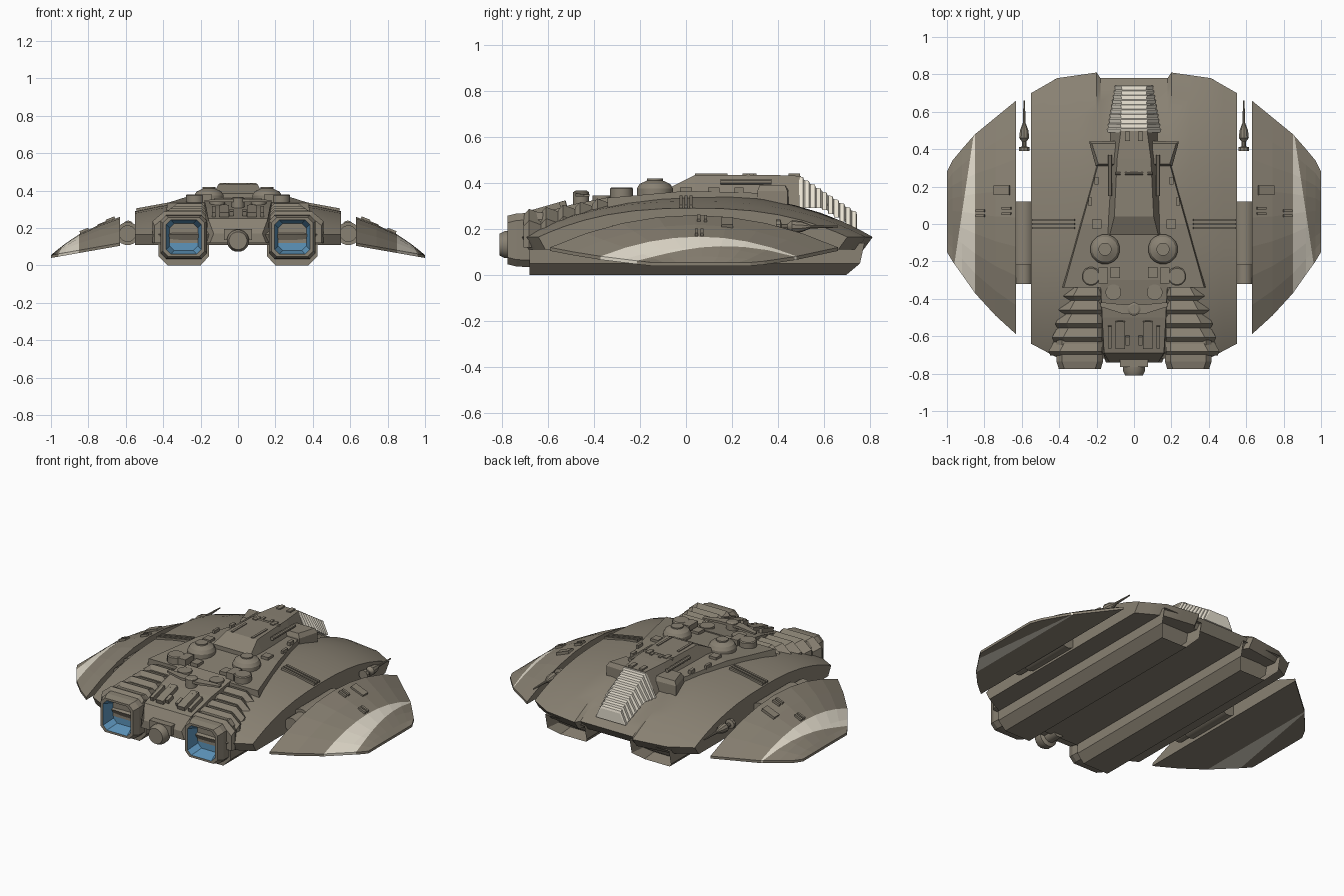
import bpy, bmesh, math
from mathutils import Matrix, Vector

if "Cube" in bpy.data.objects:
    bpy.data.objects.remove(bpy.data.objects["Cube"])


def material(name, rgb):
    m = bpy.data.materials.new(name)
    m.diffuse_color = (*rgb, 1)
    m.use_nodes = True
    m.node_tree.nodes["Principled BSDF"].inputs["Base Color"].default_value = m.diffuse_color
    return m


TAN = material("tan_hull", (0.25, 0.22, 0.17))
CREAM = material("cream_paint", (0.78, 0.73, 0.62))
BLUE = material("blue_glow", (0.11, 0.30, 0.50))


def interp(table, x):
    for (x0, y0), (x1, y1) in zip(table, table[1:]):
        if x <= x1:
            return y0 + (y1 - y0) * (x - x0) / (x1 - x0)
    return table[-1][1]


def loft(name, rings, mirror=False, mats=(TAN,), seg_mat=None, edit=None, smooth=False):
    """Skin a list of equal-length point rings, cap the ends, optionally mirror in x."""
    bm = bmesh.new()
    vs = [[bm.verts.new(p) for p in r] for r in rings]
    n = len(vs[0])
    for s, (a, b) in enumerate(zip(vs, vs[1:])):
        for i in range(n):
            j = (i + 1) % n
            f = bm.faces.new((a[i], a[j], b[j], b[i]))
            f.material_index = seg_mat(s) if seg_mat else 0
    bm.faces.new(vs[0])
    end = bm.faces.new(vs[-1])
    end.material_index = seg_mat(len(rings) - 1) if seg_mat else 0
    bmesh.ops.recalc_face_normals(bm, faces=bm.faces)
    if edit:
        edit(bm)
    me = bpy.data.meshes.new(name)
    bm.to_mesh(me)
    bm.free()
    for m in mats:
        me.materials.append(m)
    ob = bpy.data.objects.new(name, me)
    bpy.context.collection.objects.link(ob)
    if mirror:
        ob.modifiers.new("mirror", 'MIRROR').use_mirror_merge = False
    if smooth:
        bpy.context.view_layer.objects.active = ob
        ob.select_set(True)
        bpy.ops.object.shade_smooth_by_angle(angle=math.radians(30))
        ob.select_set(False)
    return ob


def box(name, c, s, mirror=True, tilt=0, pitch=0):
    rot = Matrix.Rotation(tilt, 3, 'Y') @ Matrix.Rotation(pitch, 3, 'X')
    rings = [[Vector(c) + rot @ Vector((a * s[0] / 2, b * s[1] / 2, h * s[2] / 2))
              for a, b in ((-1, -1), (1, -1), (1, 1), (-1, 1))] for h in (-1, 1)]
    return loft(name, rings, mirror)


def lathe(name, c, profile, axis='Z', n=16, mirror=True):
    """profile: (radius, distance along axis) pairs."""
    def pt(r, h, a):
        u, v = r * math.cos(a), r * math.sin(a)
        return Vector(c) + Vector({'Z': (u, v, h), 'Y': (u, h, v), 'X': (h, u, v)}[axis])
    rings = [[pt(r, h, math.tau * (i + .5) / n) for i in range(n)] for r, h in profile]
    return loft(name, rings, mirror, smooth=True)


def trap(y, wt, wb, z0, z1):
    return [(-wb, y, z0), (wb, y, z0), (wt, y, z1), (-wt, y, z1)]


# main hull: domed shell lofted across x
FRONT = [(0, .78), (.18, .78), (.2, .81), (.41, .78), (.55, .70)]
REAR = [(0, -.72), (.4, -.72), (.55, -.64)]
CREST = [(0, .35), (.2, .345), (.4, .322), (.55, .29)]


def hull_z(x, y):
    f, r = interp(FRONT, abs(x)), interp(REAR, abs(x))
    u = abs(y - (f + r) / 2) / ((f - r) / 2)
    return .165 + (interp(CREST, abs(x)) - .165) * (1 - min(u, 1) ** 2.5)


def hull_ring(x, n=16):
    f, r = interp(FRONT, abs(x)), interp(REAR, abs(x))
    ys = [(f + r) / 2 - (f - r) / 2 * math.cos(math.pi * i / n) for i in range(n + 1)]
    return [(x, y, hull_z(x, y)) for y in ys] + [(x, f - .04, .11), (x, r + .03, .11)]


half = [.09, .18, .2, .3, .41, .48, .55]
loft("main_hull", [hull_ring(x) for x in [-h for h in reversed(half)] + [0] + half], smooth=True)

# side wings: faceted lofts with a painted diagonal stripe
W_FRONT = [(.63, .66), (.74, .57), (.85, .48), (.92, .40), (.97, .34), (1, .28)]
W_REAR = [(.63, -.59), (.74, -.49), (.85, -.37), (.92, -.27), (.97, -.2), (1, -.15)]
W_RISE = [(.63, .14), (.74, .118), (.85, .085), (.92, .05), (.97, .02), (1, 0)]


def wing_bottom(x):
    return .105 - .065 * (x - .63) / .37


def wing_z(x, y):
    f, r = interp(W_FRONT, x), interp(W_REAR, x)
    u = (y - (f + r) / 2) / ((f - r) / 2)
    return wing_bottom(x) + .015 + interp(W_RISE, x) * (1 - u * u)


def wing_ring(x, n=8):
    f, r = interp(W_FRONT, x), interp(W_REAR, x)
    ys = [r + (f - r) * i / n for i in range(n + 1)]
    return [(x, y, wing_z(x, y)) for y in ys] + [(x, f, wing_bottom(x)), (x, r, wing_bottom(x))]


def paint_stripe(bm):
    bmesh.ops.bisect_plane(bm, geom=bm.verts[:] + bm.edges[:] + bm.faces[:],
                           plane_co=(.855, .49, 0), plane_no=(1, .15, 0))
    for f in bm.faces:
        c = f.calc_center_median()
        if .8501 < c.x < .855 + (.49 - c.y) * .15:
            f.material_index = 1


loft("wing", [wing_ring(x) for x, _ in W_FRONT], True, (TAN, CREAM), edit=paint_stripe)
for x, y, sx, sy in ((.705, .18, .09, .05), (.68, .085, .05, .014), (.68, .055, .05, .014),
                     (.82, .07, .05, .014), (.82, .045, .05, .014)):
    box("wing_panel", (x, y, wing_z(x, y)), (sx, sy, .025), tilt=.38)

# wing joints and guns
lathe("wing_joint", (.59, 0, .17), [(.045, -.32), (.045, -.22), (.062, -.22), (.062, .12)], 'Y')
lathe("gun", (.587, 0, .21), [(.03, .39), (.03, .41), (.012, .415), (.012, .44), (.028, .46),
                              (.024, .5), (.008, .54), (.004, .66)], 'Y', 10)
for y in (.022, 0, -.022):
    box("hull_slot_bar", (.43, y, hull_z(.43, y)), (.23, .012, .02), tilt=.18)


# underside keels with recessed intakes
def keel_ring(y, low):
    return [(.155, y, .14), (.155, y + low * .02, .05), (.2, y + low * .08, 0),
            (.375, y + low * .08, 0), (.425, y + low * .02, .05), (.425, y, .14)]


def intake(bm):
    face = max(bm.faces, key=lambda f: f.calc_center_median().y)
    bmesh.ops.inset_individual(bm, faces=[face], thickness=.022)
    for v in face.verts:
        v.co.y -= .09


loft("keel", [keel_ring(-.68, 0), keel_ring(.775, -1)], True, edit=intake)

# raised wedge deck and rear deck
loft("wedge_deck", [trap(.36, .18, .2, .27, .355), trap(0, .28, .3, .27, .365),
                    trap(-.34, .375, .4, .22, .335)])
loft("rear_deck", [trap(-.3, .18, .19, .2, .345), trap(-.5, .17, .18, .15, .305),
                   trap(-.69, .16, .17, .12, .25), trap(-.74, .13, .15, .12, .17)])

# cabin and ribbed cream windscreen
loft("cabin", [trap(-.06, .13, .15, .33, .385), trap(.04, .105, .15, .33, .435),
               trap(.35, .09, .135, .31, .435), trap(.5, .07, .13, .28, .43)])
ribs = []
for i in range(10):
    y, z, t = .49 + .0255 * i, .428 - .0165 * i, i / 10
    for dy, dz, g in ((0, 0, 0), (.018, -.003, .004), (.022, -.016, 0)):
        ribs.append(trap(y + dy, .07 - .006 * t + g, .14 - .045 * t + g, min(.29, z - .08), z + dz))
loft("windscreen", ribs, mats=(CREAM,))
loft("shoulder_pod", [[(.10, .31, z0), (.205, .31, z0), (.24, .44, z0), (.10, .445, z0)] if k == 0 else
                      [(.10, .32, z0), (.19, .32, z0), (.225, .43, z0), (.10, .43, z0)]
                      for k, z0 in ((0, .27), (0, .365), (1, .39))], True)

# cabin fittings
lathe("side_barrel", (.128, 0, .405), [(.012, .15), (.012, .37)], 'Y', 8)
lathe("cross_bar", (0, .27, .432), [(.009, -.1), (.009, .1)], 'X', 8, False)
for x, y, sx, sy in ((.07, .11, .014, .14), (.035, .47, .025, .05), (.06, .27, .025, .05),
                     (.03, .29, .016, .03)):
    box("cabin_fitting", (x, y, .432), (sx, sy, .016))
for x, y, sx, sy in ((.2, 0, .05, .05), (.2, .23, .02, .04), (.235, .12, .015, .05)):
    box("deck_fitting", (x, y, .365), (sx, sy, .03))

# turrets, hatches and blocks
lathe("turret", (.155, -.135, 0), [(.08, .33), (.08, .375), (.068, .395), (.035, .41), (.035, .418)], n=16)
lathe("round_hatch", (.23, -.28, 0), [(.05, .3), (.05, .375), (.044, .38)])
lathe("small_hatch", (.11, -.365, 0), [(.042, .28), (.042, .345)])
box("deck_block", (.165, -.275, .355), (.05, .085, .05))
box("deck_step", (.1, -.26, .345), (.05, .06, .03))

# swept cross arm with hub on the rear deck
loft("rear_arm", [[(x, y + w, .34), (x, y - w, .34), (x, y - w, z), (x, y + w, z)]
                  for x, y, w, z in ((-.18, -.43, .012, .35), (-.06, -.455, .025, .355),
                                     (.06, -.455, .025, .355), (.18, -.43, .012, .35))])
lathe("rear_arm_hub", (0, -.455, 0), [(.035, .28), (.035, .36), (.025, .366)], mirror=False)
for x, y, sx, sy in ((.073, -.59, .05, .15), (.073, -.53, .03, .03), (.035, -.62, .02, .05),
                     (.13, -.6, .02, .12)):
    box("rear_vent", (x, y, .305 + (y + .5) * .29), (sx, sy, .05), pitch=.28)


# stepped engine slats
def slat_ring(y, o, z):
    return [(.17, y, .12), (.17, y, z - .025), (.195, y, z), (o - .06, y, z),
            (o, y, z - .05), (o, y, .12)]


for i, top in enumerate((.332, .318, .305, .295, .287)):
    y, o = -.33 - .074 * i, .385 + .018 * i
    loft("engine_slat", [slat_ring(y, o - .03, top - .02), slat_ring(y - .055, o, top),
                         slat_ring(y - .078, o - .01, top - .025)], True)


# engine nozzles with blue recess
def octagon(y, w, h, c):
    return [(.29 + a, y, .152 + b) for a, b in
            ((w, c - h), (w, h - c), (w - c, h), (c - w, h), (-w, h - c), (-w, c - h), (c - w, -h), (w - c, -h))]


loft("engine_nozzle", [octagon(-.62, .125, .12, .03), octagon(-.735, .125, .115, .03),
                       octagon(-.775, .112, .105, .03), octagon(-.775, .094, .092, .025),
                       octagon(-.70, .075, .072, .025)], True, (TAN, BLUE),
     seg_mat=lambda s: int(s >= 3))

# centre tail thruster
lathe("tail_thruster", (0, 0, .132), [(.04, -.66), (.04, -.74), (.06, -.75), (.06, -.785), (.048, -.81)],
      'Y', 16, False)
box("tail_mount", (0, -.735, .165), (.15, .06, .06), False)
